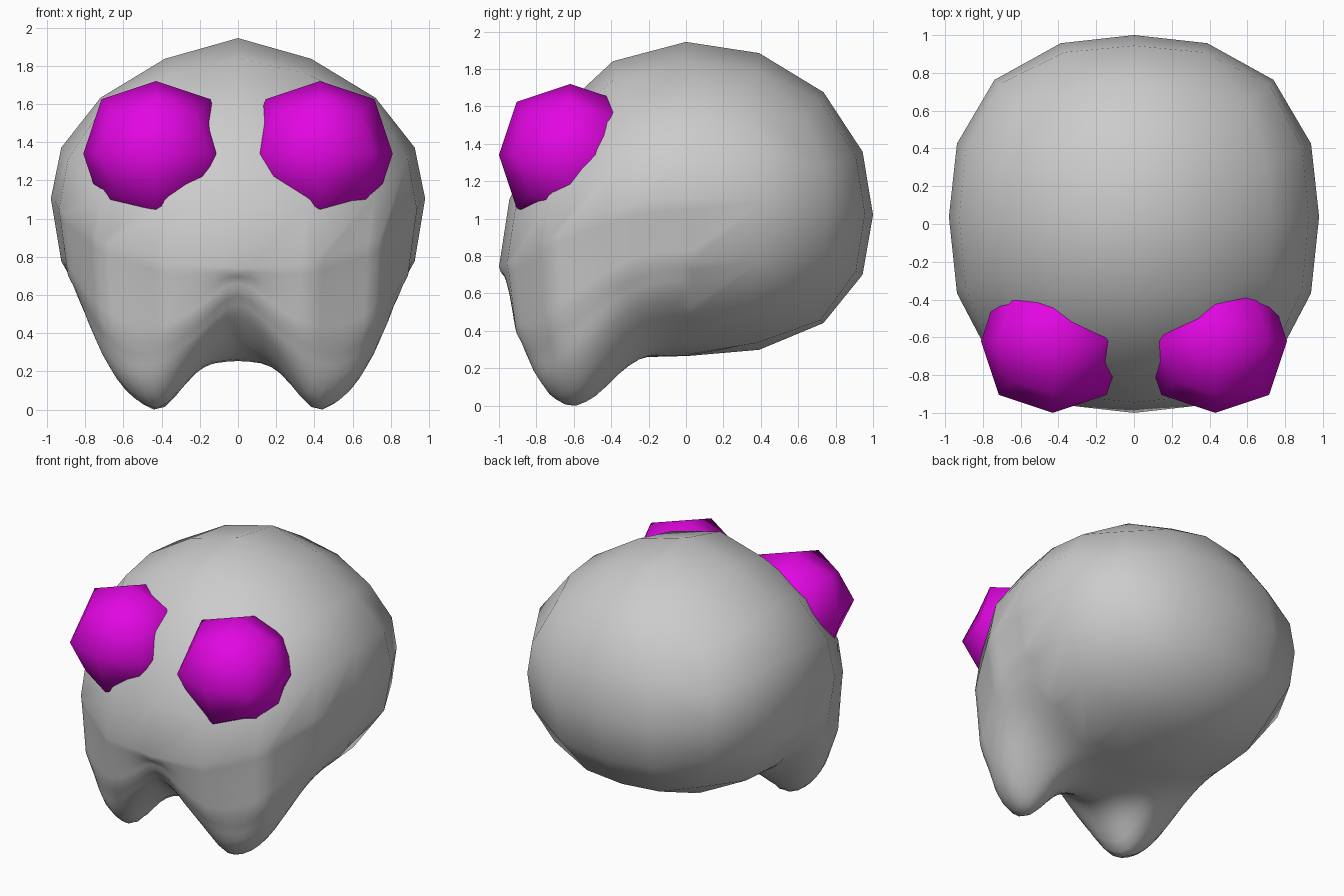
import bpy, bmesh, math
from mathutils import Vector

if "Cube" in bpy.data.objects:
    bpy.data.objects.remove(bpy.data.objects["Cube"], do_unlink=True)


def material(name, color):
    m = bpy.data.materials.new(name)
    m.use_nodes = True
    m.diffuse_color = color
    m.node_tree.nodes["Principled BSDF"].inputs["Base Color"].default_value = color
    return m


def finish(bm, name, mat):
    bmesh.ops.recalc_face_normals(bm, faces=bm.faces)
    me = bpy.data.meshes.new(name)
    bm.to_mesh(me)
    bm.free()
    me.materials.append(mat)
    me.shade_smooth()
    ob = bpy.data.objects.new(name, me)
    bpy.context.collection.objects.link(ob)
    return ob


def grid_cube(cuts):
    bm = bmesh.new()
    bmesh.ops.create_cube(bm, size=2)
    bmesh.ops.subdivide_edges(bm, edges=bm.edges[:], cuts=cuts, use_grid_fill=True)
    return bm


def rounded(v, flat=2.45, tall=2.25):
    """Project a direction onto a unit ball that is boxier in plan."""
    plan = (abs(v.x) ** flat + abs(v.y) ** flat) ** (tall / flat)
    return v / (plan + abs(v.z) ** tall) ** (1 / tall)


def smoothstep(a, b, t):
    t = min(max((t - a) / (b - a), 0), 1)
    return t * t * (3 - 2 * t)


def bell(d, width, power=2):
    return math.exp(-abs(d / width) ** power)


def body_shape(u):
    """Egg-like body whose front sags down into two fangs."""
    x, y, z = u.x * 0.98, u.y, 1.105 + u.z * 0.84
    z -= (0.37 if y < 0 else 0.085) * y * y      # front and back droop
    z -= 0.17 * abs(x) * max(u.z, 0)             # sloping shoulders
    low = smoothstep(-0.05, 0.4, -u.z)
    side, depth = abs(x) - 0.45, y + 0.62
    fang = bell(side, 0.38, 2.6) if side > 0 else bell(side, 0.2)
    fang *= bell(depth, 0.28, 2.6) if depth < 0 else bell(depth, 0.28)
    notch = bell(x, 0.17) * smoothstep(0.45, 0.95, -y)
    y += 0.04 * x * x * (1 - y * y)              # flanks sit slightly back
    return Vector((x, y, z + low * (0.18 * notch - 0.335 * fang)))


grey = material("body grey", (0.6, 0.6, 0.6, 1))
magenta = material("eye magenta", (0.76, 0.002, 0.76, 1))

# Body: coarse ball, refined only where the fangs grow
bm = grid_cube(3)
for v in bm.verts:
    v.co = rounded(Vector([math.tan(c * math.pi / 4) for c in v.co]))
fine = [f for f in bm.faces
        if f.calc_center_median().y < 0.1 and f.calc_center_median().z < -0.05]
edges = list({e for f in fine for e in f.edges})
bmesh.ops.subdivide_edges(bm, edges=edges, cuts=5, use_grid_fill=True)
for v in bm.verts:
    if v.co.y < 0.05:
        v.co = v.co.lerp(rounded(v.co), smoothstep(0.35, 0.55, -v.co.z))
for v in bm.verts:
    v.co = body_shape(v.co)
finish(bm, "body", grey)

# Eyes: once-rounded cubes half sunk into the face
for name, side in (("left_eye", 1), ("right_eye", -1)):
    bm = grid_cube(1)
    for v in bm.verts:
        axes = sum(abs(c) > 0.5 for c in v.co)
        v.co *= 0.38 * (1, 0.75, 0.556)[axes - 1]
        v.co += Vector((side * 0.43, -0.62, 1.34))
    finish(bm, name, magenta)
